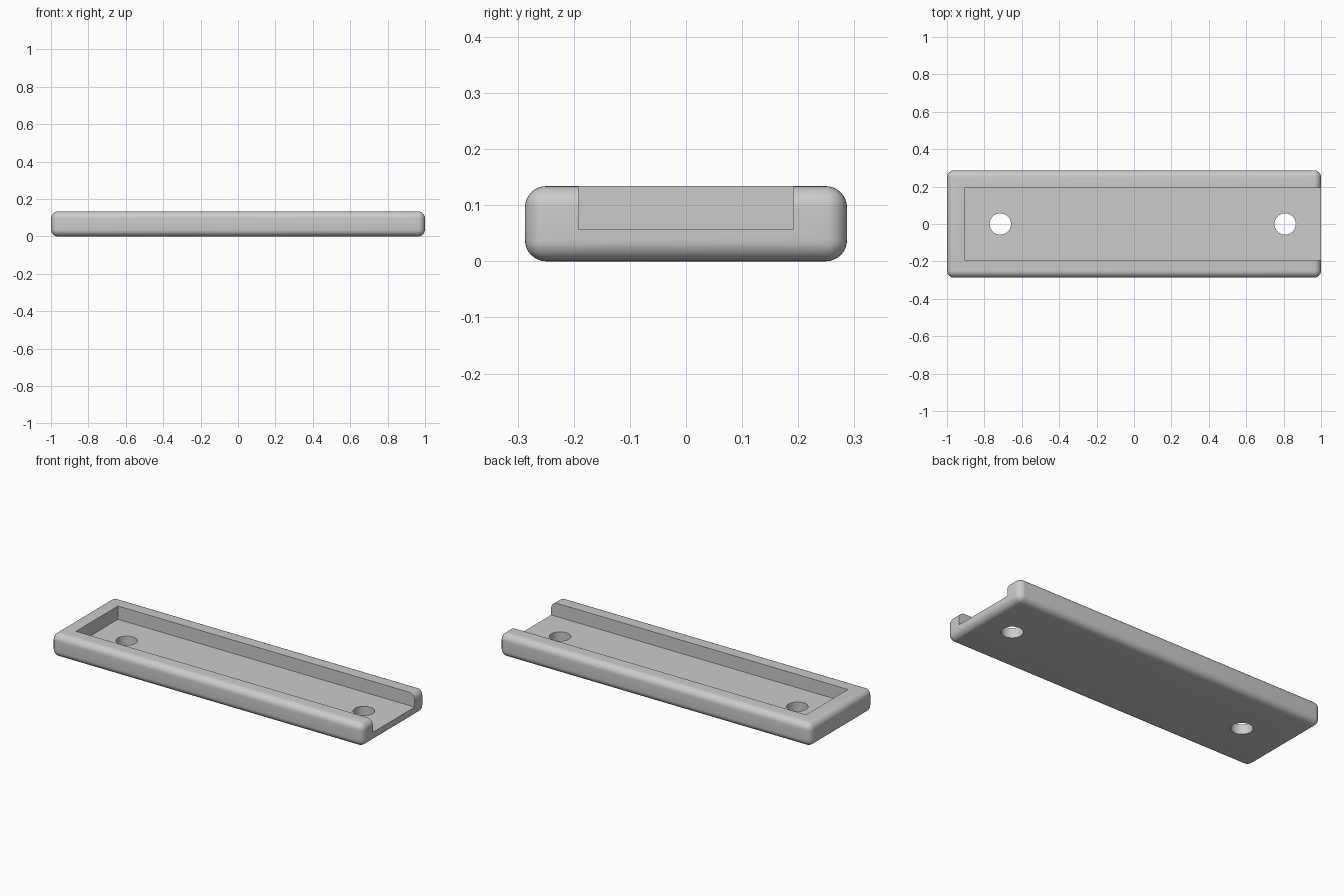
import bpy
import math

LENGTH, WIDTH, HEIGHT = 2.0, 0.574, 0.134
FLOOR_Z = 0.057

default_cube = bpy.data.objects.get("Cube")
if default_cube:
    bpy.data.objects.remove(default_cube, do_unlink=True)

# Single grey material
grey = bpy.data.materials.new("light grey")
grey.use_nodes = True
colour = (0.6, 0.6, 0.6, 1)
grey.diffuse_color = colour
grey.node_tree.nodes["Principled BSDF"].inputs["Base Color"].default_value = colour


def box(name, low, high):
    centre = [(a + b) / 2 for a, b in zip(low, high)]
    bpy.ops.mesh.primitive_cube_add(size=1, location=centre)
    obj = bpy.context.object
    obj.name = name
    obj.scale = [b - a for a, b in zip(low, high)]
    bpy.ops.object.transform_apply(location=True, rotation=False, scale=True)
    obj.data.materials.append(grey)
    return obj


def activate(obj):
    bpy.ops.object.select_all(action="DESELECT")
    obj.select_set(True)
    bpy.context.view_layer.objects.active = obj


def cut(target, cutter):
    cutter.hide_render = True
    activate(target)
    mod = target.modifiers.new("cut", "BOOLEAN")
    mod.operation = "DIFFERENCE"
    mod.solver = "EXACT"
    mod.object = cutter
    bpy.ops.object.modifier_apply(modifier=mod.name)
    bpy.data.objects.remove(cutter, do_unlink=True)


# Rounded tray body
tray = box("tray", (-LENGTH / 2, -WIDTH / 2, 0), (LENGTH / 2, WIDTH / 2, HEIGHT))
activate(tray)
bevel = tray.modifiers.new("rounded edges", "BEVEL")
bevel.width = 0.038
bevel.segments = 8
bpy.ops.object.modifier_apply(modifier=bevel.name)

# Channel, open at the +x end
cut(tray, box("channel_cutter", (-0.905, -0.192, FLOOR_Z), (1.2, 0.192, 0.3)))

# Two screw holes through the floor
for x in (-0.715, 0.808):
    bpy.ops.mesh.primitive_cylinder_add(vertices=48, radius=0.057, depth=0.4,
                                        location=(x, 0, 0))
    hole = bpy.context.object
    hole.name = "hole_cutter"
    hole.data.materials.append(grey)
    cut(tray, hole)

activate(tray)
bpy.ops.object.shade_smooth_by_angle(angle=math.radians(30))
